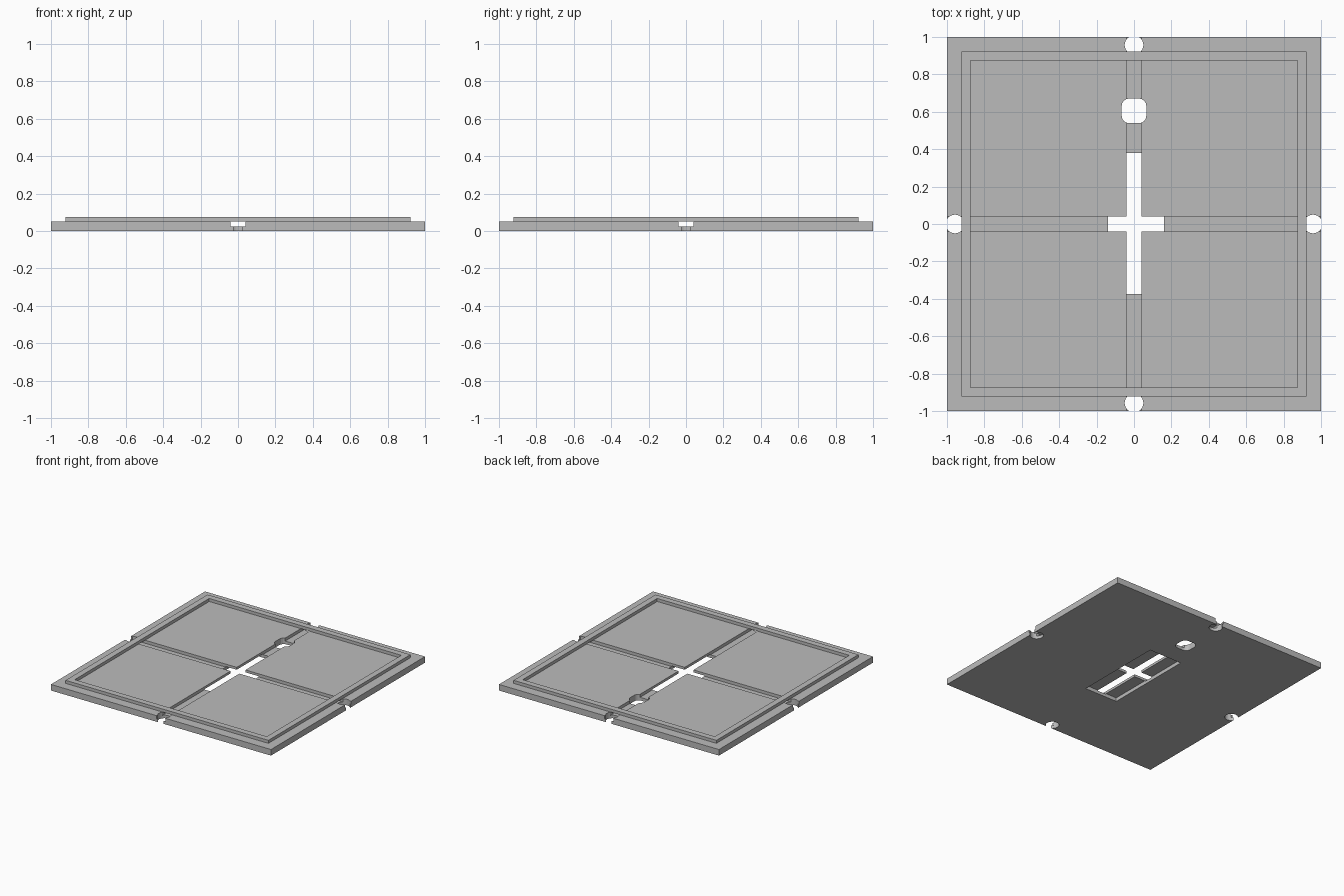
import bpy, bmesh, math

if "Cube" in bpy.data.objects:
    bpy.data.objects.remove(bpy.data.objects["Cube"])

grey = bpy.data.materials.new("plain grey")
grey.diffuse_color = (0.5, 0.5, 0.5, 1)
grey.use_nodes = True
grey.node_tree.nodes["Principled BSDF"].inputs["Base Color"].default_value = grey.diffuse_color


def prism(name, outline, z0, z1):
    """Extrude a flat outline from z0 to z1."""
    bm = bmesh.new()
    face = bm.faces.new([bm.verts.new((x, y, z0)) for x, y in outline])
    ext = bmesh.ops.extrude_face_region(bm, geom=[face])
    verts = [v for v in ext["geom"] if isinstance(v, bmesh.types.BMVert)]
    bmesh.ops.translate(bm, verts=verts, vec=(0, 0, z1 - z0))
    bmesh.ops.recalc_face_normals(bm, faces=bm.faces)
    mesh = bpy.data.meshes.new(name)
    bm.to_mesh(mesh)
    bm.free()
    mesh.materials.append(grey)
    obj = bpy.data.objects.new(name, mesh)
    bpy.context.collection.objects.link(obj)
    return obj


def rect(x0, x1, y0, y1):
    return [(x0, y0), (x1, y0), (x1, y1), (x0, y1)]


def circle(cx, cy, r, n=32):
    return [(cx + r * math.cos(math.tau * i / n), cy + r * math.sin(math.tau * i / n))
            for i in range(n)]


def rounded_square(cx, cy, half, r, steps=4):
    pts = []
    for q, (sx, sy) in enumerate([(1, 1), (-1, 1), (-1, -1), (1, -1)]):
        for i in range(steps + 1):
            a = math.pi / 2 * (q + i / steps)
            pts.append((cx + sx * (half - r) + r * math.cos(a),
                        cy + sy * (half - r) + r * math.sin(a)))
    return pts


def cut(target, outline, z0, z1):
    """Subtract a prism from the target."""
    cutter = prism("cutter", outline, z0, z1)
    cutter.hide_render = True
    mod = target.modifiers.new("cut", 'BOOLEAN')
    mod.operation, mod.solver, mod.object = 'DIFFERENCE', 'EXACT', cutter
    bpy.context.view_layer.objects.active = target
    bpy.ops.object.modifier_apply(modifier=mod.name)
    bpy.data.objects.remove(cutter)


# Base plate
plate = prism("base_plate", rect(-1, 1, -1, 1), 0, 0.05)

# Pocket in the underside, then the crossed wire channels in the top
cut(plate, rect(-0.14, 0.16, -0.375, 0.38), -0.05, 0.03)
cut(plate, rect(-0.04, 0.04, -1.1, 1.1), 0.025, 0.1)
cut(plate, rect(-1.1, 1.1, -0.04, 0.04), 0.025, 0.1)

# Edge holes and the larger wire hole
for x, y in [(0.957, 0), (-0.957, 0), (0, 0.957), (0, -0.957)]:
    cut(plate, circle(x, y, 0.05), -0.1, 0.15)
cut(plate, rounded_square(0, 0.605, 0.066, 0.04), -0.1, 0.15)

# Raised rim bridging the channels
rim = prism("raised_rim", rect(-0.922, 0.922, -0.922, 0.922), 0.05, 0.075)
cut(rim, rect(-0.873, 0.873, -0.873, 0.873), 0, 0.1)
